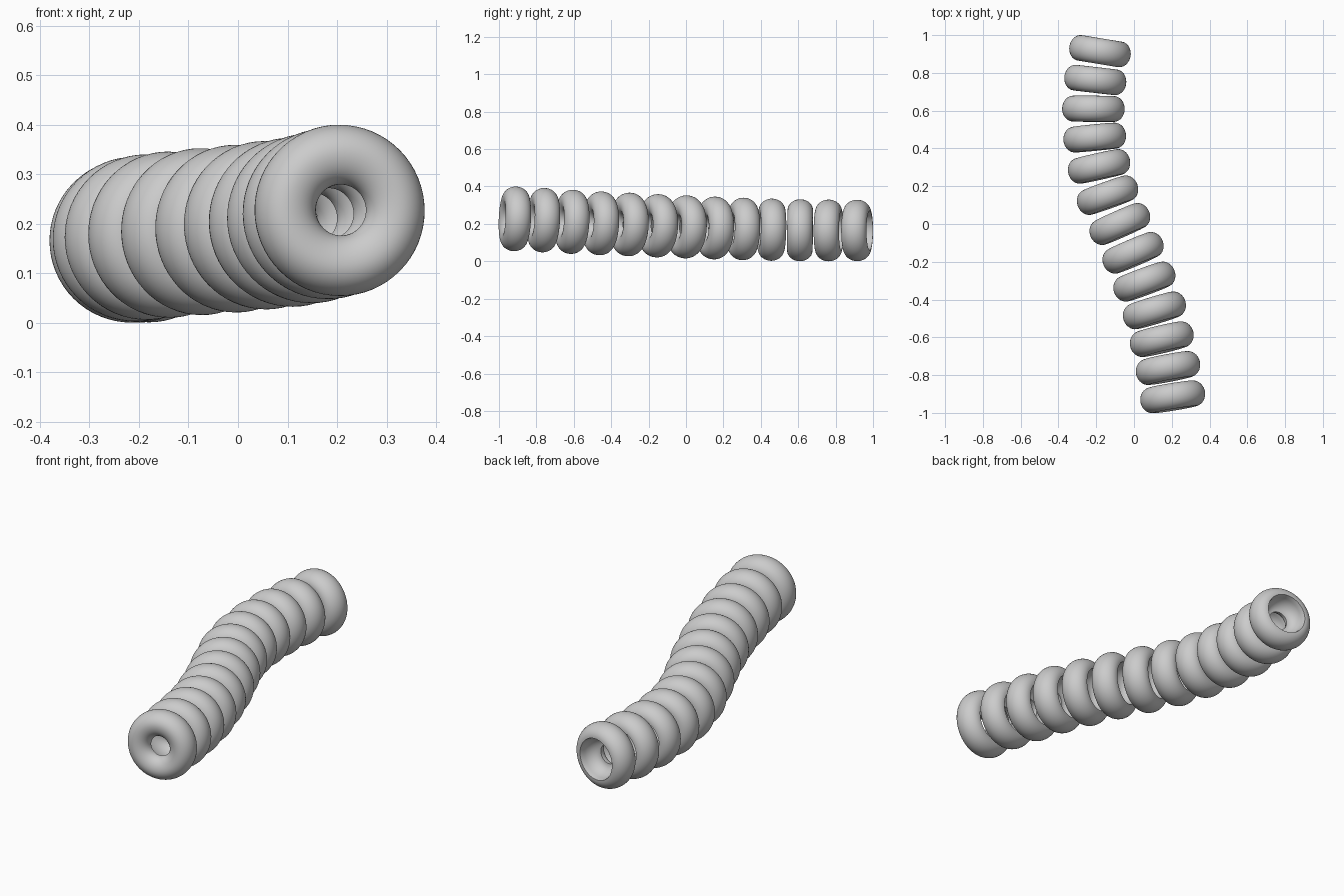
import bpy, bmesh, math
from mathutils import Vector

cube = bpy.data.objects.get("Cube")
if cube:
    bpy.data.objects.remove(cube, do_unlink=True)

# Plain grey for every ring
grey = bpy.data.materials.new("light_grey")
grey.use_nodes = True
colour = (0.6, 0.6, 0.6, 1)
grey.diffuse_color = colour
grey.node_tree.nodes["Principled BSDF"].inputs["Base Color"].default_value = colour

SEGMENTS, RADIUS, HALF = 64, 0.168, 0.068

# Path of ring centres, from front to back
xs = [.205, .18, .147, .108, .055, -.005, -.075, -.14, -.185, -.208, -.215, -.205, -.18]
zs = [.227, .22, .211, .203, .197, .19, .184, .178, .173, .169, .166, .165, .165]
COUNT = len(xs)
path = [Vector((x, -.915 + 1.83 * i / (COUNT - 1), z)) for i, (x, z) in enumerate(zip(xs, zs))]


def arc(centre, size, start, end, steps):
    """Points (radius, axial) on an elliptical arc, angles in degrees."""
    out = []
    for k in range(steps + 1):
        a = math.radians(start + (end - start) * k / steps)
        out.append((centre[0] + size[0] * math.cos(a), centre[1] + size[1] * math.sin(a)))
    return out


# Cross-section: round outside, rolled front mouth, open cupped back
profile = arc((.110, 0), (.058, HALF), 0, -90, 10)            # outside to front crest
profile += arc((.110, -.015), (.060, HALF - .015), -90, -180, 10)[1:]  # front mouth to throat
profile += arc((.050, HALF - .010), (.054, HALF + .005), -88, -4, 9)   # cupped back
profile += arc((.110, 0), (.058, HALF), 92, 0, 10)[:-1]       # back lip to outside


def add_ring(name, centre, tangent, scale):
    bm = bmesh.new()
    loops = []
    for s in range(SEGMENTS):
        a = 2 * math.pi * s / SEGMENTS
        loops.append([bm.verts.new((r * scale * math.cos(a), r * scale * math.sin(a), t))
                      for r, t in profile])
    n = len(profile)
    for s in range(SEGMENTS):
        here, there = loops[s], loops[(s + 1) % SEGMENTS]
        for k in range(n):
            j = (k + 1) % n
            bm.faces.new((here[k], here[j], there[j], there[k]))
    bmesh.ops.recalc_face_normals(bm, faces=bm.faces)
    mesh = bpy.data.meshes.new(name)
    bm.to_mesh(mesh)
    bm.free()
    mesh.materials.append(grey)
    ring = bpy.data.objects.new(name, mesh)
    ring.location = centre
    ring.rotation_euler = tangent.to_track_quat('Z', 'Y').to_euler()
    bpy.context.collection.objects.link(ring)
    return ring


# Chain of rings, each square to the path
bpy.ops.object.select_all(action='DESELECT')
for i, centre in enumerate(path):
    tangent = path[min(i + 1, COUNT - 1)] - path[max(i - 1, 0)]
    scale = (.173 - .009 * i / (COUNT - 1)) / RADIUS
    ring = add_ring(f"ring_{i + 1}", centre, tangent, scale)
    ring.select_set(True)
    bpy.context.view_layer.objects.active = ring
bpy.ops.object.shade_smooth_by_angle(angle=math.radians(40))
